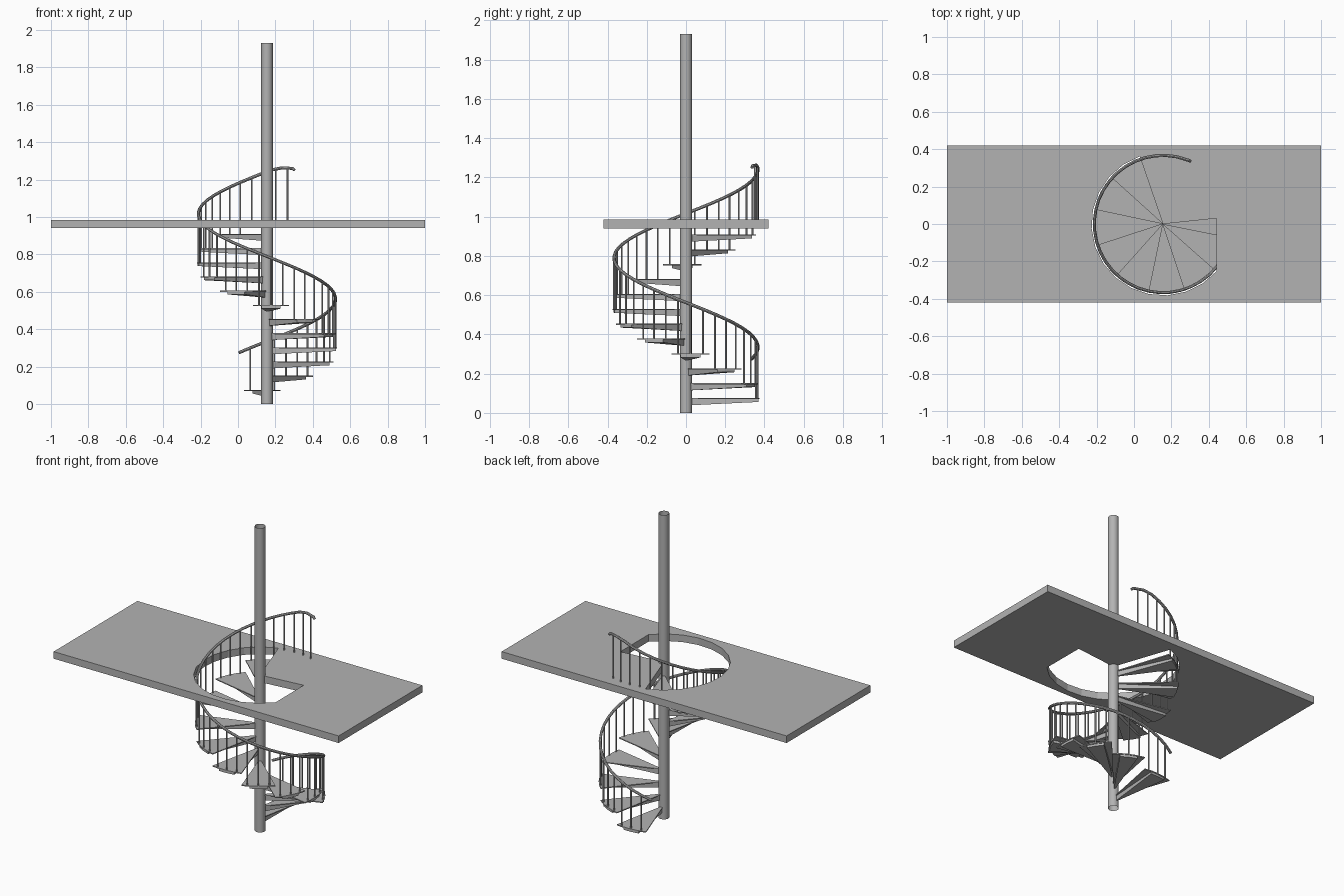
import bpy, bmesh
from math import cos, sin, radians
from mathutils import Matrix, Vector

cube = bpy.data.objects.get("Cube")
if cube:
    bpy.data.objects.remove(cube)

AXIS_X = 0.155          # pole position
START = 109             # angle where the first tread begins
STEP = 30.1             # turn per tread, clockwise going up
TREADS = 12
FLOOR_TOP, FLOOR_BOTTOM = 0.985, 0.94
RISE = FLOOR_TOP / (TREADS + 1)
TREAD_R, RAIL_R, HOLE_R = 0.375, 0.367, 0.382

grey = bpy.data.materials.new("plain grey")
grey.use_nodes = True
colour = (0.45, 0.45, 0.45, 1)
grey.diffuse_color = colour
grey.node_tree.nodes["Principled BSDF"].inputs["Base Color"].default_value = colour


def polar(radius, angle, z=0.0):
    a = radians(angle)
    return Vector((AXIS_X + radius * cos(a), radius * sin(a), z))


def finish(bm, name):
    bmesh.ops.recalc_face_normals(bm, faces=bm.faces)
    mesh = bpy.data.meshes.new(name)
    bm.to_mesh(mesh)
    bm.free()
    obj = bpy.data.objects.new(name, mesh)
    bpy.context.collection.objects.link(obj)
    mesh.materials.append(grey)
    return obj


def activate(obj):
    bpy.ops.object.select_all(action='DESELECT')
    obj.select_set(True)
    bpy.context.view_layer.objects.active = obj


def smooth(obj):
    activate(obj)
    bpy.ops.object.shade_smooth_by_angle(angle=radians(40))


def prism(bm, top, bottom):
    """Solid between two matching outlines."""
    t = [bm.verts.new(p) for p in top]
    b = [bm.verts.new(p) for p in bottom]
    bm.faces.new(t)
    bm.faces.new(b[::-1])
    for i in range(len(t)):
        j = (i + 1) % len(t)
        bm.faces.new((t[j], t[i], b[i], b[j]))


def wedge(radius, a0, a1, z_in, z_out, segments):
    arc = [polar(radius, a0 + (a1 - a0) * i / segments, z_out)
           for i in range(segments + 1)]
    return [polar(0, 0, z_in)] + arc


# Centre pole: open tube
bm = bmesh.new()
bmesh.ops.create_cone(bm, cap_ends=False, segments=20, radius1=0.031, radius2=0.031,
                      depth=1.93, matrix=Matrix.Translation((AXIS_X, 0, 0.965)))
smooth(finish(bm, "centre_pole"))

# Treads: thin wedge plate over a narrower tapering bracket
for i in range(TREADS):
    a0 = START - STEP * i
    a1, mid, z = a0 - STEP, a0 - STEP / 2, RISE * (i + 1)
    bm = bmesh.new()
    under = z - 0.006
    prism(bm, wedge(TREAD_R, a0, a1, z, z, 4),
          wedge(TREAD_R, a0, a1, under, under, 4))
    prism(bm, wedge(TREAD_R - 0.004, mid + 8, mid - 8, under, under, 2),
          wedge(TREAD_R - 0.004, mid + 8, mid - 8, z - 0.038, z - 0.02, 2))
    finish(bm, f"tread_{i + 1}")

# Upper floor slab with the stairwell cut out
bm = bmesh.new()
bmesh.ops.create_cube(bm, size=1)
bmesh.ops.transform(bm, verts=bm.verts, matrix=Matrix.LocRotScale(
    Vector((0, 0, (FLOOR_TOP + FLOOR_BOTTOM) / 2)), None,
    Vector((2, 0.84, FLOOR_TOP - FLOOR_BOTTOM))))
floor = finish(bm, "upper_floor")

bm = bmesh.new()
outline = wedge(HOLE_R, START, 318.5, 0, 0, 14) + [Vector((0.44, 0.03, 0))]
prism(bm, [p + Vector((0, 0, 1.1)) for p in outline],
      [p + Vector((0, 0, 0.8)) for p in outline])
cutter = finish(bm, "stairwell_cutter")
cutter.hide_render = True
cut = floor.modifiers.new("stairwell", 'BOOLEAN')
cut.operation = 'DIFFERENCE'
cut.solver = 'EXACT'
cut.object = cutter
activate(floor)
bpy.ops.object.modifier_apply(modifier=cut.name)
bpy.data.objects.remove(cutter)


# Handrail: helix that levels off and dips at the upper end
def rail_height(angle):
    return min(0.275 + 0.00252 * (114 - angle), 1.262)


path = [polar(RAIL_R, a, rail_height(a)) for a in range(114, -290, -9)]
path += [polar(RAIL_R, 68, 1.26), polar(RAIL_R, 66.5, 1.25)]
curve = bpy.data.curves.new("handrail", 'CURVE')
curve.dimensions = '3D'
curve.bevel_depth = 0.0085
curve.bevel_resolution = 2
curve.use_fill_caps = True
spline = curve.splines.new('POLY')
spline.points.add(len(path) - 1)
for point, co in zip(spline.points, path):
    point.co = (*co, 1)
curve.materials.append(grey)
rail = bpy.data.objects.new("handrail", curve)
bpy.context.collection.objects.link(rail)
activate(rail)
bpy.ops.object.convert(target='MESH')
smooth(bpy.context.object)

# Balusters: three per tread, continuing onto the floor
bm = bmesh.new()
for k in range(3 * TREADS + 4):
    angle = START - STEP * (k + 0.5) / 3
    foot = min(RISE * (k // 3 + 1), FLOOR_TOP) - 0.006
    head = rail_height(angle)
    spot = Matrix.Translation(polar(RAIL_R, angle, (foot + head) / 2))
    bmesh.ops.create_cone(bm, cap_ends=True, segments=8, radius1=0.0045,
                          radius2=0.0045, depth=head - foot, matrix=spot)
smooth(finish(bm, "balusters"))
